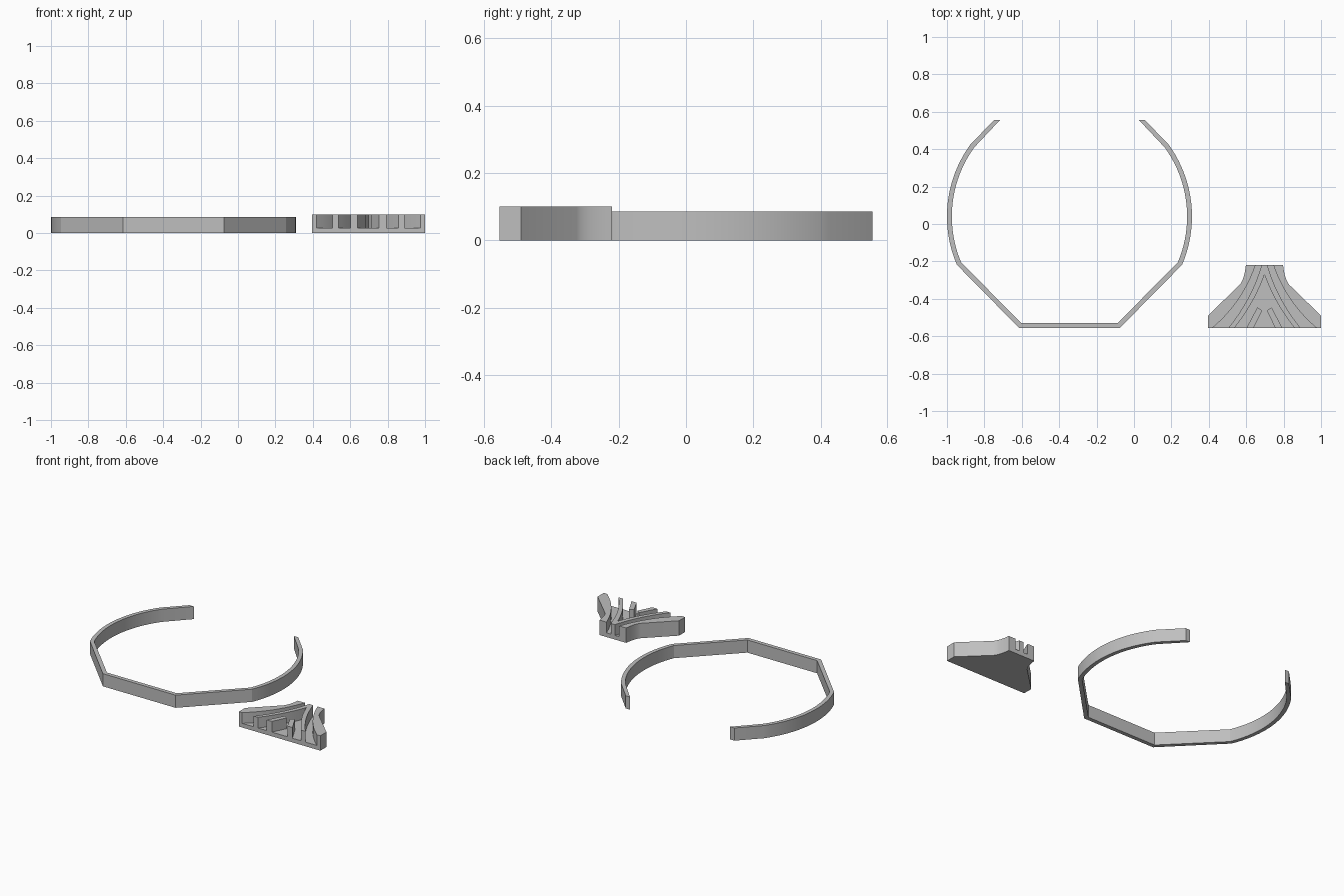
import bpy, bmesh, math

if "Cube" in bpy.data.objects:
    bpy.data.objects.remove(bpy.data.objects["Cube"])

grey = bpy.data.materials.new("plain grey")
grey.diffuse_color = (0.52, 0.52, 0.52, 1)
grey.use_nodes = True
grey.node_tree.nodes["Principled BSDF"].inputs["Base Color"].default_value = grey.diffuse_color


def prism(name, outline, z0, z1):
    """Extrude a flat outline into a solid with smooth curved walls."""
    bm = bmesh.new()
    face = bm.faces.new([bm.verts.new((x, y, z0)) for x, y in outline])
    top = bmesh.ops.extrude_face_region(bm, geom=[face])["geom"]
    for v in top:
        if isinstance(v, bmesh.types.BMVert):
            v.co.z = z1
    bmesh.ops.recalc_face_normals(bm, faces=bm.faces)
    mesh = bpy.data.meshes.new(name)
    bm.to_mesh(mesh)
    bm.free()
    mesh.materials.append(grey)
    ob = bpy.data.objects.new(name, mesh)
    bpy.context.collection.objects.link(ob)
    bpy.ops.object.select_all(action='DESELECT')
    ob.select_set(True)
    bpy.context.view_layer.objects.active = ob
    bpy.ops.object.shade_smooth_by_angle(angle=math.radians(15))
    return ob


def arc(cx, cy, r, a0, a1, n):
    angles = [math.radians(a0 + (a1 - a0) * i / n) for i in range(n + 1)]
    return [(cx + r * math.cos(a), cy + r * math.sin(a)) for a in angles]


def bezier(a, b, c, n=12):
    pts = []
    for i in range(n + 1):
        t = i / n
        pts.append(tuple((1 - t) ** 2 * p + 2 * t * (1 - t) * q + t * t * r
                         for p, q, r in zip(a, b, c)))
    return pts


def flip(pts, cx):
    return [(2 * cx - x, y) for x, y in pts]


# Open band: flat front, angled corners, round sides, straight tips
BX = -0.345
outer = ([(BX + 0.27, -0.555)] + arc(BX, 0.04, 0.655, -23.2, 36, 20)
         + [(BX + 0.404, 0.555)])
inner = ([(BX + 0.259, -0.528)] + arc(BX, 0.04, 0.629, -23.0, 36, 20)
         + [(BX + 0.372, 0.555)])
prism("band", outer + inner[::-1] + flip(inner, BX) + flip(outer, BX)[::-1],
      0, 0.085)

# Channelled nozzle: floor plate
NX, FLOOR, TOP = 0.6975, 0.028, 0.1
FRONT, BACK = -0.555, -0.22
side = ([(0.395, FRONT), (0.395, -0.49)]
        + bezier((0.565, -0.325), (0.59, -0.295), (0.598, BACK), 8))
prism("nozzle_floor", side + flip(side, NX)[::-1], 0, FLOOR)

# Outer side walls with curved inner faces
wall = side + bezier((0.42, FRONT), (0.58, -0.42), (0.65, BACK))[::-1]
# Short straight fins in the middle channel
short = [(0.602, FRONT), (0.64, FRONT), (0.685, -0.463), (0.66, -0.445)]
for label, place in (("left", lambda p: p), ("right", lambda p: flip(p, NX))):
    prism(label + "_side_wall", place(wall), FLOOR, TOP)
    prism(label + "_short_fin", place(short), FLOOR, TOP)

# Two curved fins that merge at the narrow end
fin_out = bezier((0.505, FRONT), (0.63, -0.40), (0.682, BACK))
fin_in = bezier((0.537, FRONT), (0.645, -0.42), (NX, -0.27))
prism("forked_fin", fin_out + flip(fin_out, NX)[::-1]
      + flip(fin_in, NX) + fin_in[:-1][::-1], FLOOR, TOP)
